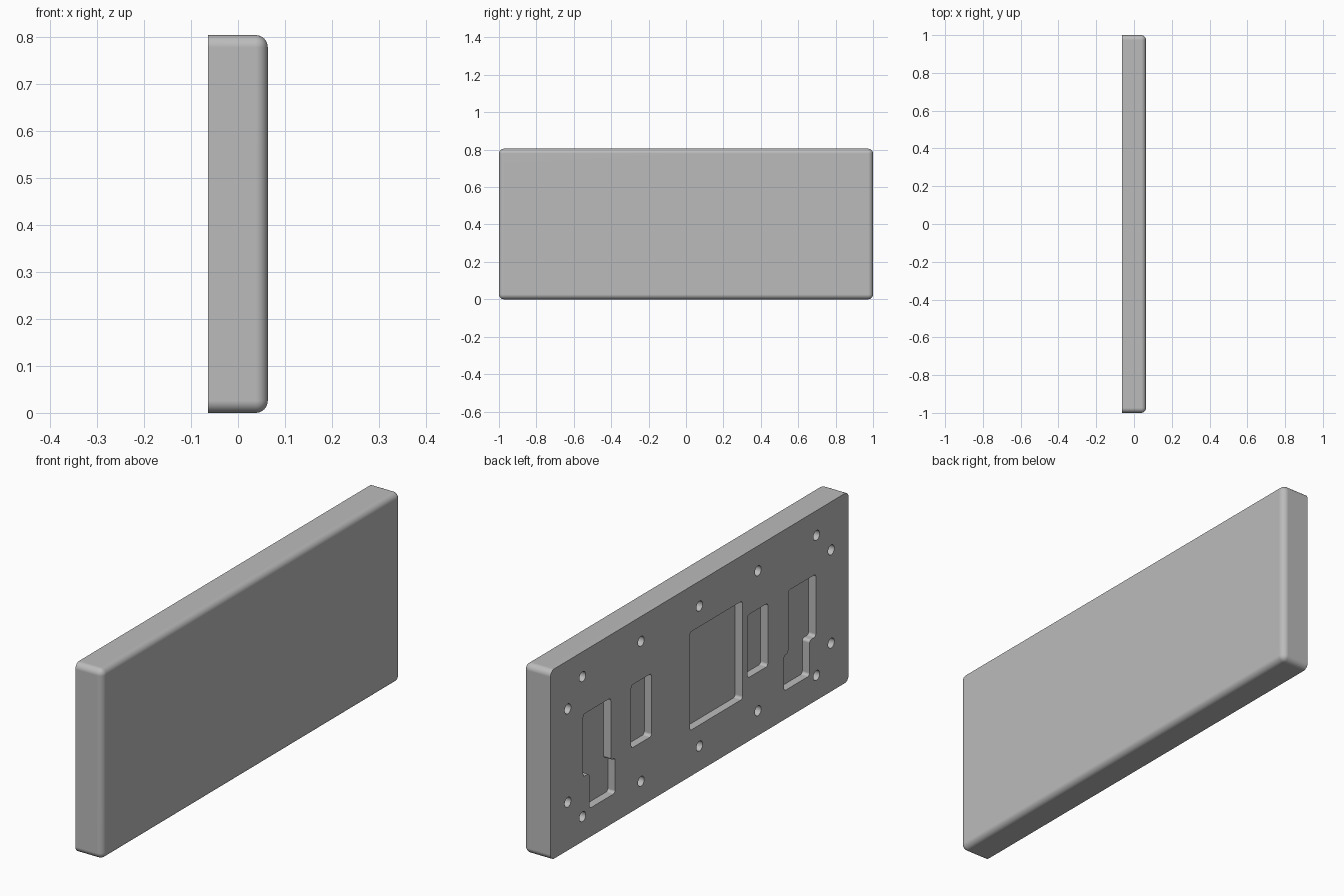
import bpy, bmesh, math
from mathutils import Matrix

if "Cube" in bpy.data.objects:
    bpy.data.objects.remove(bpy.data.objects["Cube"], do_unlink=True)

THICK, LENGTH, HEIGHT = 0.127, 2.0, 0.805
BACK, MID_Z = -THICK / 2, HEIGHT / 2
POCKET_DEPTH, HOLE_DEPTH, HOLE_RADIUS = 0.034, 0.05, 0.021

gray = bpy.data.materials.new("plain gray")
gray.use_nodes = True
color = (0.5, 0.5, 0.5, 1)
gray.diffuse_color = color
gray.node_tree.nodes["Principled BSDF"].inputs["Base Color"].default_value = color


def make_object(name, bm):
    bmesh.ops.recalc_face_normals(bm, faces=bm.faces[:])
    mesh = bpy.data.meshes.new(name)
    bm.to_mesh(mesh)
    bm.free()
    mesh.materials.append(gray)
    obj = bpy.data.objects.new(name, mesh)
    bpy.context.collection.objects.link(obj)
    return obj


def along_x(edge):
    a, b = edge.verts
    return abs(a.co.x - b.co.x) > 0.01


def add_pocket(bm, profile, depth=POCKET_DEPTH, radius=0.012):
    """Prism cut into the back face from a (y, z) outline, with rounded corners."""
    face = bm.faces.new([bm.verts.new((BACK - 0.03, y, z)) for y, z in profile])
    result = bmesh.ops.extrude_face_region(bm, geom=[face])
    verts = [g for g in result["geom"] if isinstance(g, bmesh.types.BMVert)]
    bmesh.ops.translate(bm, verts=verts, vec=(depth + 0.03, 0, 0))
    corners = [e for v in verts for e in v.link_edges if along_x(e)]
    bmesh.ops.bevel(bm, geom=corners, offset=radius, segments=4,
                    profile=0.5, affect='EDGES')


def rectangle(y0, y1, z0, z1):
    return [(y0, z0), (y1, z0), (y1, z1), (y0, z1)]


def add_hole(bm, y, z):
    length = HOLE_DEPTH + 0.03
    place = Matrix.Translation((BACK - 0.03 + length / 2, y, z))
    bmesh.ops.create_cone(bm, cap_ends=True, segments=32, radius1=HOLE_RADIUS,
                          radius2=HOLE_RADIUS, depth=length,
                          matrix=place @ Matrix.Rotation(math.pi / 2, 4, 'Y'))


# Panel: rounded everywhere except around the flat back face
bm = bmesh.new()
bmesh.ops.create_cube(bm, size=1, matrix=Matrix.Translation((0, 0, MID_Z))
                      @ Matrix.Diagonal((THICK, LENGTH, HEIGHT, 1)))
rounded = [e for e in bm.edges if any(v.co.x > 0 for v in e.verts)]
bmesh.ops.bevel(bm, geom=rounded, offset=0.026, segments=8, profile=0.5, affect='EDGES')
panel = make_object("panel", bm)

# Cutter for all recesses in the back
bm = bmesh.new()
add_pocket(bm, rectangle(-0.288, 0.065, 0.195, 0.612))
for side in (-1, 1):
    add_pocket(bm, rectangle(side * 0.322, side * 0.458, 0.27, 0.537))
    # Stepped pocket: wide upper part and a lower part shifted inwards
    stepped = [(0.566, 0.122), (0.738, 0.122), (0.738, 0.272), (0.78, 0.272),
               (0.78, 0.537), (0.595, 0.537), (0.595, 0.272), (0.566, 0.272)]
    add_pocket(bm, [(side * y, z) for y, z in stepped])
# Screw holes in rows along the top and bottom, and at both ends
for up in (-1, 1):
    for i in range(-2, 3):
        add_hole(bm, i * 0.392, MID_Z + up * 0.297)
    for side in (-1, 1):
        add_hole(bm, side * 0.883, MID_Z + up * 0.198)
cutter = make_object("recess_cutter", bm)
cutter.hide_render = True

# Cut the recesses, then drop the cutter
cut = panel.modifiers.new("recesses", 'BOOLEAN')
cut.operation, cut.solver, cut.object = 'DIFFERENCE', 'EXACT', cutter
bpy.ops.object.select_all(action='DESELECT')
bpy.context.view_layer.objects.active = panel
panel.select_set(True)
bpy.ops.object.modifier_apply(modifier=cut.name)
bpy.data.objects.remove(cutter, do_unlink=True)

# Smooth fillets with clean flat faces
bpy.ops.object.shade_smooth_by_angle(angle=math.radians(35))
weighted = panel.modifiers.new("flat face normals", 'WEIGHTED_NORMAL')
weighted.keep_sharp = True
